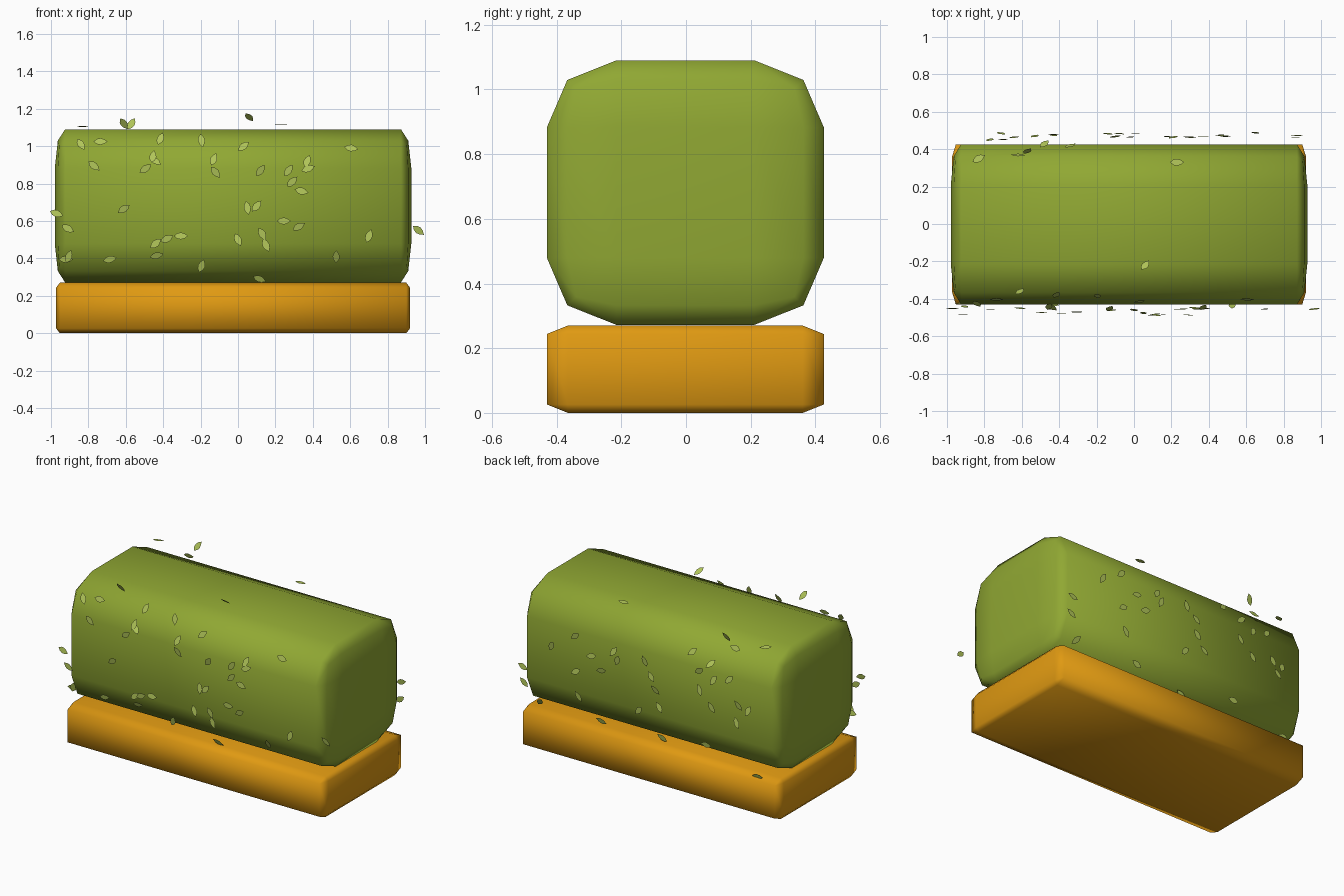
import bpy, bmesh, math, random
from mathutils import Matrix, Vector

if "Cube" in bpy.data.objects:
    bpy.data.objects.remove(bpy.data.objects["Cube"])

random.seed(4)
CX = -0.0265


def material(name, rgb):
    m = bpy.data.materials.new(name)
    m.diffuse_color = (*rgb, 1)
    m.use_nodes = True
    m.node_tree.nodes["Principled BSDF"].inputs["Base Color"].default_value = m.diffuse_color
    return m


def add_object(name, bm, mat, smooth=False):
    me = bpy.data.meshes.new(name)
    for f in bm.faces:
        f.smooth = smooth
    bm.to_mesh(me)
    bm.free()
    me.materials.append(mat)
    ob = bpy.data.objects.new(name, me)
    bpy.context.collection.objects.link(ob)
    return ob


def rounded_block(name, center, half, bevel, segments, mat):
    """Block with a different bevel width along each axis."""
    bm = bmesh.new()
    bmesh.ops.create_cube(bm, size=2)
    bmesh.ops.scale(bm, verts=bm.verts, vec=[h / b for h, b in zip(half, bevel)])
    bmesh.ops.bevel(bm, geom=bm.edges[:], offset=1, segments=segments,
                    profile=0.5, affect='EDGES')
    bmesh.ops.scale(bm, verts=bm.verts, vec=bevel)
    bmesh.ops.translate(bm, verts=bm.verts, vec=center)
    return add_object(name, bm, mat, True)


def hedge_depth(z):
    """Half depth of the hedge at height z."""
    d = abs(z - 0.68)
    for (d0, y0), (d1, y1) in zip(PROFILE, PROFILE[1:]):
        if d <= d1:
            return y0 + (y1 - y0) * (d - d0) / (d1 - d0)
    return 0.38


PROFILE = [(0, .428), (.2, .428), (.345, .366), (.41, .3)]

orange = material("planter orange", (.74, .32, .006))
green = material("hedge green", (.28, .39, .033))
light = material("leaf light green", (.44, .56, .10))

# planter box and clipped hedge
rounded_block("planter_box", (CX, -.002, .135), (.946, .428, .135),
              (.02, .065, .026), 1, orange)
rounded_block("hedge", (CX, -.002, .681), (.953, .428, .409),
              (.055, .215, .207), 2, green)

# loose leaves: x, z, angle on the front
FRONT = [(-.97, .64, -20), (-.91, .56, -30), (-.92, .395, 0), (-.905, .41, 70),
         (-.84, 1.01, -60), (-.77, .895, -40), (-.735, 1.025, 0), (-.685, .395, 15),
         (-.61, .665, 35), (-.495, .88, 35), (-.455, .945, 80), (-.44, .92, -45),
         (-.415, 1.04, 70), (-.44, .48, 40), (-.435, .415, 15), (-.38, .505, 25),
         (-.305, .52, 0), (-.195, 1.03, -80), (-.195, .36, 70), (-.13, .93, 70),
         (-.12, .86, -50), (.03, 1.0, 40), (.05, .67, -80), (.1, .68, 50),
         (.12, .87, 55), (0, .5, -65), (.13, .53, -60), (.15, .47, -65),
         (.115, .29, -25), (.245, .6, 0), (.27, .87, 55), (.29, .81, 45),
         (.325, .57, 30), (.34, .76, -15), (.37, .92, 70), (.375, .88, 20),
         (.525, .41, 90), (.605, .99, -10), (.7, .52, 70), (.965, .55, -40)]
# x, z on the back
BACK = [(.49, .87), (.65, .77), (.37, .77), (.21, .84), (.18, .79), (.30, .69),
        (-.02, .84), (-.08, .76), (-.10, .67), (-.34, .97), (-.62, 1.05),
        (-.43, .89), (-.48, .93), (-.53, .85), (-.64, .88), (-.43, .76),
        (-.52, .67), (-.70, .72), (-.14, .57), (.01, .51), (.48, .64), (.87, .57),
        (.87, .46), (.46, .48), (-.71, .62), (-.77, .70), (.33, .33), (-.07, .30),
        (-.43, .37), (.79, .33), (-.81, .26)]
# x, y, z, angle, tilt from upright on the top
TOP = [(-.83, .35, 1.105, -30, 80), (.23, .33, 1.115, 0, 85), (.06, -.22, 1.155, -60, 50),
       (-.61, -.36, 1.12, -60, 30), (-.57, .39, 1.12, 60, -25)]


def add_leaf(bm, pos, angle, tilt):
    L, W = .038, .019
    outline = [(-L, 0), (-.5 * L, -.8 * W), (0, -W), (.5 * L, -.7 * W),
               (L, 0), (.5 * L, .7 * W), (0, W), (-.5 * L, .8 * W)]
    rot = (Matrix.Rotation(math.radians(tilt), 3, 'X')
           @ Matrix.Rotation(math.radians(-angle), 3, 'Y'))
    bm.faces.new([bm.verts.new(Vector(pos) + rot @ Vector((x, 0, z)))
                  for x, z in outline])


for name, leaves in (("front_leaves", FRONT),
                     ("back_leaves", [(x, z, random.uniform(-80, 80)) for x, z in BACK])):
    side = -1 if name == "front_leaves" else 1
    bm = bmesh.new()
    for x, z, a in leaves:
        y = side * (hedge_depth(z) + random.uniform(.02, .06))
        # lean the leaf with the slope of the hedge
        slope = 28 if z > .9 else -20 if z < .45 else 0
        add_leaf(bm, (x, y, z), a, side * (slope + random.uniform(-12, 12)))
    add_object(name, bm, light)

bm = bmesh.new()
for x, y, z, a, t in TOP:
    add_leaf(bm, (x, y, z), a, t)
add_object("top_leaves", bm, light)
